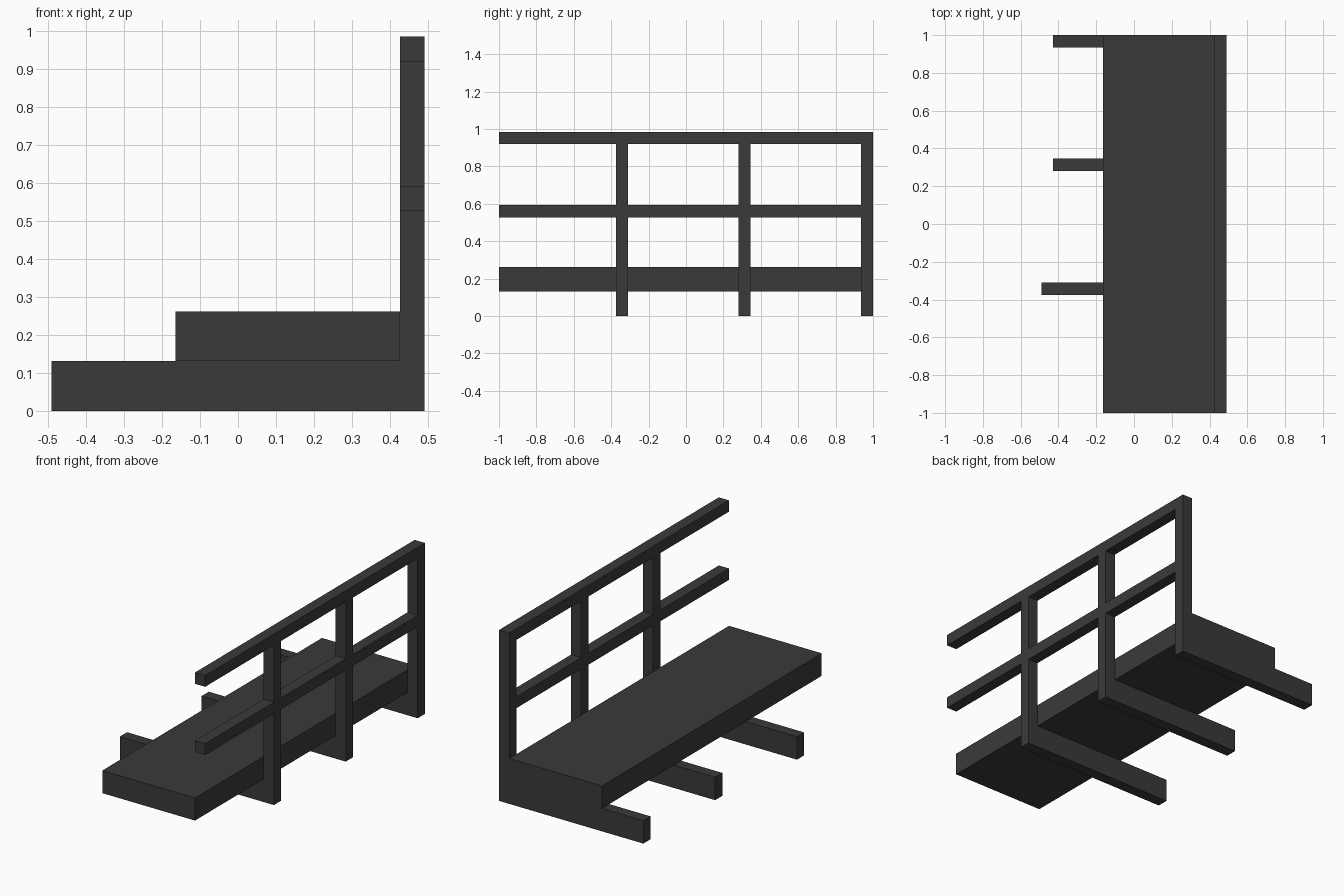
import bpy

if "Cube" in bpy.data.objects:
    bpy.data.objects.remove(bpy.data.objects["Cube"])

grey = bpy.data.materials.new("dark_grey")
grey.diffuse_color = (0.042, 0.042, 0.042, 1)
grey.use_nodes = True
grey.node_tree.nodes["Principled BSDF"].inputs["Base Color"].default_value = grey.diffuse_color


def extrude_profile(name, profile, y0, y1):
    """Extrude a counter-clockwise (x, z) outline, seen from the front, along y."""
    n = len(profile)
    verts = [(x, y, z) for y in (y0, y1) for x, z in profile]
    faces = [tuple(range(n)), tuple(reversed(range(n, 2 * n)))]
    faces += [(i, i + n, (i + 1) % n + n, (i + 1) % n) for i in range(n)]
    mesh = bpy.data.meshes.new(name)
    mesh.from_pydata(verts, [], faces)
    mesh.materials.append(grey)
    obj = bpy.data.objects.new(name, mesh)
    bpy.context.collection.objects.link(obj)
    return obj


def bar(name, x0, x1, z0, z1, y0, y1):
    return extrude_profile(name, [(x0, z0), (x1, z0), (x1, z1), (x0, z1)], y0, y1)


T = 0.0655                      # timber thickness
X_IN, X_OUT = 0.426, 0.491      # inner and outer side of the railing
BEAM_TOP, DECK_TOP = 0.132, 0.262
RAIL_Z, MID_Z, TOP_Z = 0.920, 0.527, 0.985

# Walkway deck
bar("deck", -0.165, X_IN, BEAM_TOP, DECK_TOP, -1, 1)

# L-shaped supports: floor beam and railing post in one piece
supports = [(-0.375, -0.491), (0.28, -0.428), (1 - T, -0.428)]
for i, (y, x) in enumerate(supports):
    extrude_profile(f"support_{i + 1}",
                    [(x, 0), (X_OUT, 0), (X_OUT, RAIL_Z), (X_IN, RAIL_Z),
                     (X_IN, BEAM_TOP), (x, BEAM_TOP)], y, y + T)

# Top rail along the whole length
bar("top_rail", X_IN, X_OUT, RAIL_Z, TOP_Z, -1, 1)

# Middle rail, in spans between the posts
start = -1
for i, (y, _) in enumerate(supports):
    bar(f"middle_rail_{i + 1}", X_IN, X_OUT, MID_Z, MID_Z + T, start, y)
    start = y + T
